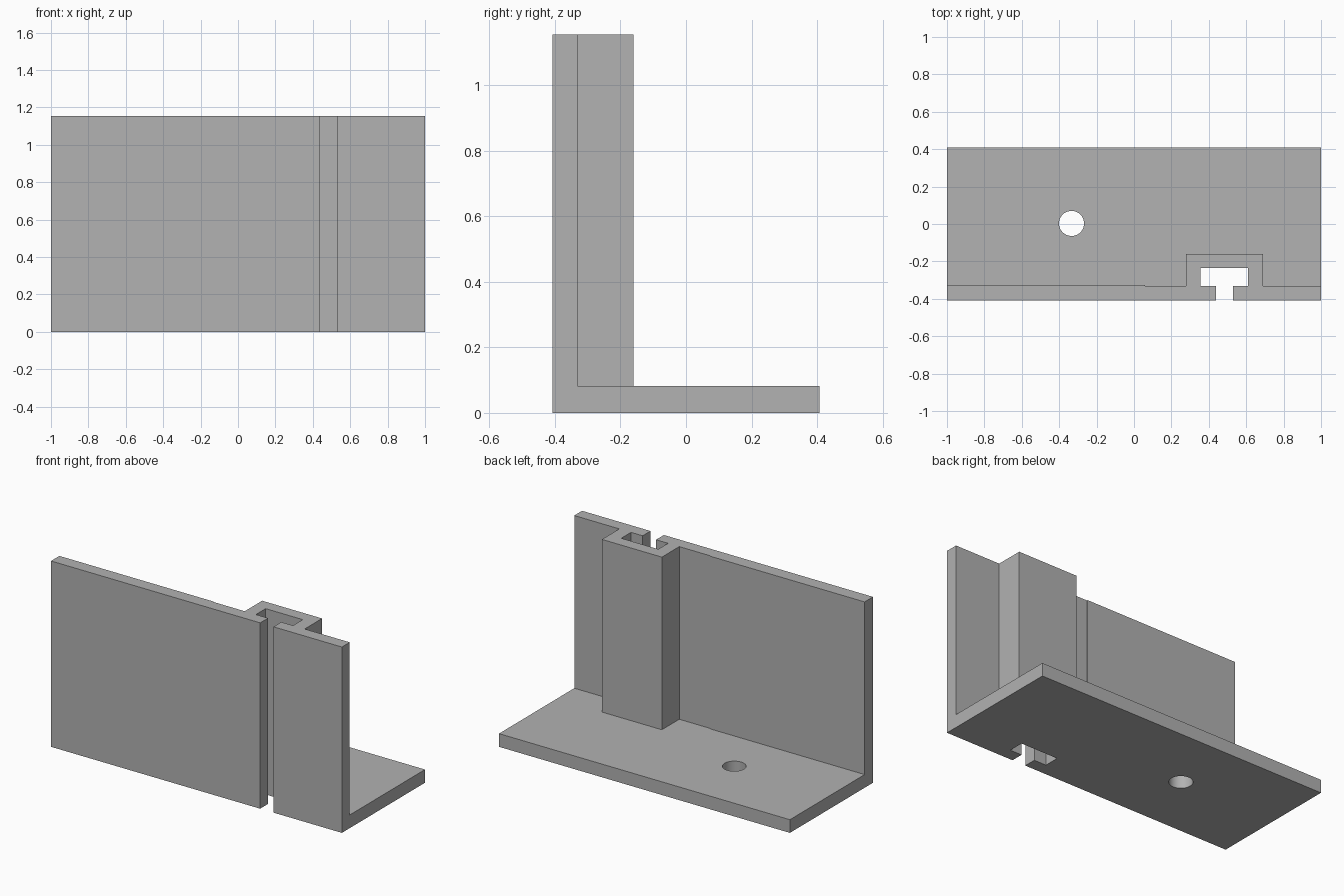
import bpy, bmesh, math

if "Cube" in bpy.data.objects:
    bpy.data.objects.remove(bpy.data.objects["Cube"])

grey = bpy.data.materials.new("plain grey")
grey.diffuse_color = (0.445, 0.445, 0.445, 1)
grey.use_nodes = True
grey.node_tree.nodes["Principled BSDF"].inputs["Base Color"].default_value = grey.diffuse_color

H, T = 1.155, 0.082        # wall height, base thickness
F, B = -0.408, 0.408       # front and back edges
W = -0.331                 # inner face of the wall


def prism(name, outline, z0, z1):
    """Extrude a counter-clockwise plan outline from z0 to z1."""
    bm = bmesh.new()
    face = bm.faces.new([bm.verts.new((x, y, z0)) for x, y in outline])
    ext = bmesh.ops.extrude_face_region(bm, geom=[face])
    top = [v for v in ext["geom"] if isinstance(v, bmesh.types.BMVert)]
    bmesh.ops.translate(bm, verts=top, vec=(0, 0, z1 - z0))
    bmesh.ops.recalc_face_normals(bm, faces=bm.faces)
    me = bpy.data.meshes.new(name)
    bm.to_mesh(me)
    bm.free()
    me.materials.append(grey)
    ob = bpy.data.objects.new(name, me)
    bpy.context.collection.objects.link(ob)
    return ob


def boolean(target, tool, operation):
    mod = target.modifiers.new(tool.name, "BOOLEAN")
    mod.object, mod.operation, mod.solver = tool, operation, "EXACT"
    bpy.context.view_layer.objects.active = target
    bpy.ops.object.modifier_apply(modifier=mod.name)
    bpy.data.objects.remove(tool)


# Upright wall with the slot housing on its inner face
bracket = prism("angle_bracket", [
    (-1, F), (1, F), (1, W), (0.69, W), (0.69, -0.16), (0.278, -0.16),
    (0.278, W), (0.06, W), (0.06, W + 0.005), (-1, W + 0.005)], 0, H)

# Base plate
base = prism("base_plate", [(-1, F), (1, F), (1, B), (-1, B)], 0, T)
boolean(bracket, base, "UNION")

# T-shaped slot running the full height
slot = prism("slot_cutter", [
    (0.438, F - 0.1), (0.53, F - 0.1), (0.53, W), (0.61, W),
    (0.61, -0.235), (0.355, -0.235), (0.355, W), (0.438, W)], -0.1, H + 0.1)
boolean(bracket, slot, "DIFFERENCE")

# Round screw hole in the base
N = 40
hole = prism("hole_cutter", [
    (-0.334 + 0.067 * math.cos(2 * math.pi * i / N),
     0.003 + 0.067 * math.sin(2 * math.pi * i / N)) for i in range(N)], -0.1, T + 0.1)
boolean(bracket, hole, "DIFFERENCE")

# Smooth hole wall, sharp edges elsewhere
bpy.ops.object.select_all(action="DESELECT")
bracket.select_set(True)
bpy.context.view_layer.objects.active = bracket
bpy.ops.object.shade_smooth_by_angle(angle=math.radians(30))
